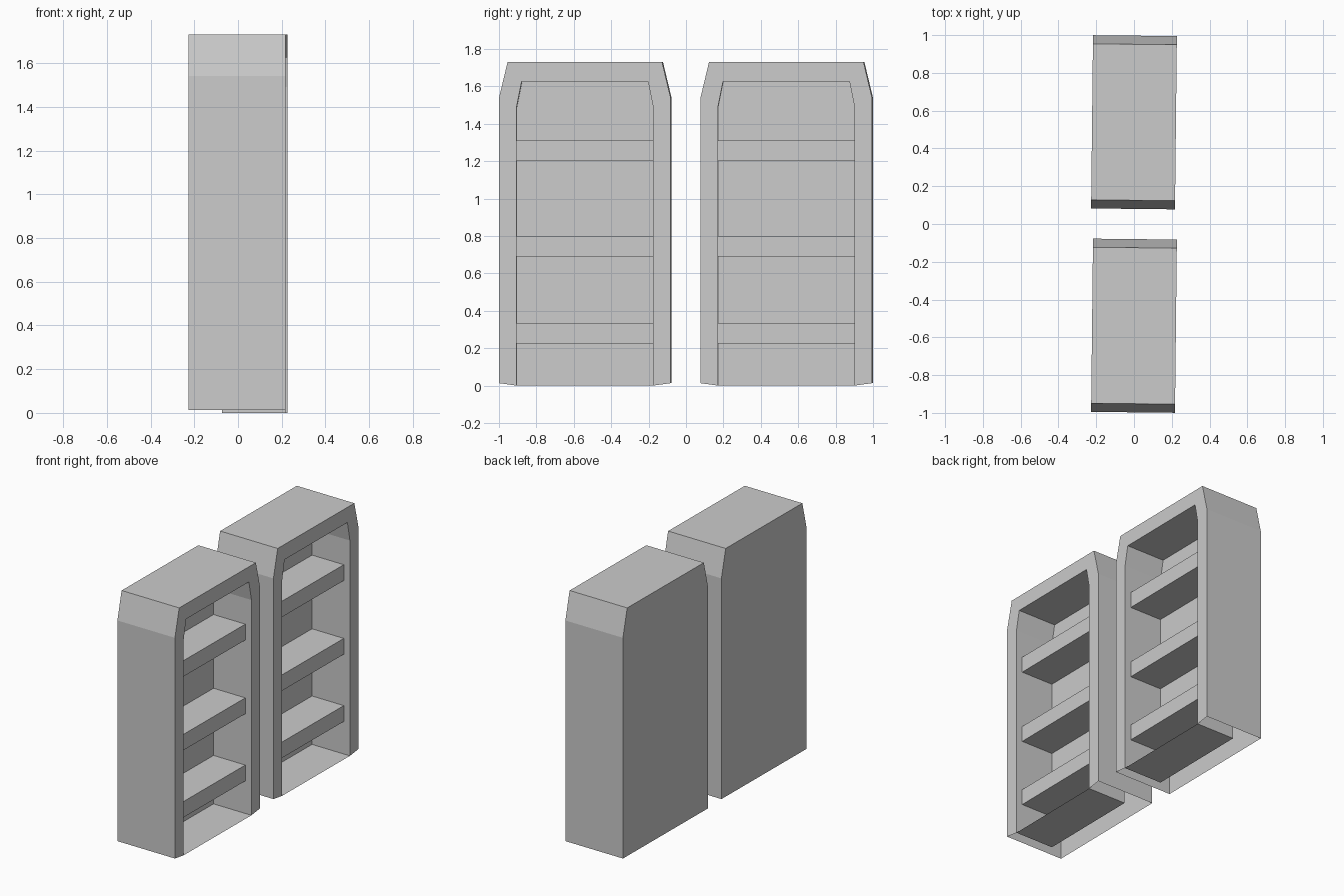
import bpy
import bmesh
from math import radians

cube = bpy.data.objects.get("Cube")
if cube:
    bpy.data.objects.remove(cube)

GREY = (0.6, 0.6, 0.6, 1)
mat = bpy.data.materials.new("plain grey")
mat.use_nodes = True
mat.diffuse_color = GREY
mat.node_tree.nodes["Principled BSDF"].inputs["Base Color"].default_value = GREY

FRONT, BACK = 0.222, -0.222        # open side and flat back
NICHE_BACK, SHELF_FRONT = -0.07, 0.175
NICHE_HALF = 0.365
SHELF_Z = (0.28, 0.745, 1.255)
SHELF_THICK = 0.11


def arch(half, top_half, base, shoulder, top):
    """Outline with sloped shoulders, from one foot over the top to the other."""
    side = [(half, base), (half, shoulder), (top_half, top)]
    return side + [(-y, z) for y, z in reversed(side)]


def finish(bm, name, parent):
    mesh = bpy.data.meshes.new(name)
    bm.to_mesh(mesh)
    bm.free()
    mesh.materials.append(mat)
    obj = bpy.data.objects.new(name, mesh)
    bpy.context.collection.objects.link(obj)
    obj.parent = parent
    return obj


def make_cabinet(name):
    """Hollow shell, open underneath, with a niche let into its front."""
    bm = bmesh.new()

    def loop(outline, x):
        return [bm.verts.new((x, y, z)) for y, z in outline]

    outer = arch(0.4585, 0.413, 0.013, 1.54, 1.73)
    inner = arch(NICHE_HALF, 0.338, 0, 1.49, 1.625)
    loops = [loop(outer, BACK), loop(outer, FRONT),
             loop(inner, FRONT), loop(inner, NICHE_BACK)]
    # Outer skin, front frame and niche walls
    for a, b in zip(loops, loops[1:]):
        for i in range(len(a) - 1):
            bm.faces.new((a[i], a[i + 1], b[i + 1], b[i]))
    # Niche floor, niche back and cabinet back
    a, b = loops[2:]
    bm.faces.new((a[-1], a[0], b[0], b[-1]))
    bm.faces.new(b)
    back = bm.faces.new(loops[0])
    bmesh.ops.recalc_face_normals(bm, faces=bm.faces[:])
    back.normal_update()
    if back.normal.x > 0:
        bmesh.ops.reverse_faces(bm, faces=bm.faces[:])
    return finish(bm, name, None)


def make_shelf(name, z, parent):
    bm = bmesh.new()
    bmesh.ops.create_cube(bm, size=1)
    bmesh.ops.scale(bm, verts=bm.verts,
                    vec=(SHELF_FRONT - NICHE_BACK, 2 * NICHE_HALF, SHELF_THICK))
    bmesh.ops.translate(bm, verts=bm.verts,
                        vec=((SHELF_FRONT + NICHE_BACK) / 2, 0, z))
    finish(bm, name, parent)


# Two matching cabinets, each turned very slightly
for label, y in (("front", -0.5385), ("rear", 0.5385)):
    cabinet = make_cabinet(label + "_cabinet")
    cabinet.location.y = y
    cabinet.rotation_euler.z = radians(-0.63)
    for level, z in zip(("lower", "middle", "upper"), SHELF_Z):
        make_shelf(f"{label}_{level}_shelf", z, cabinet)
